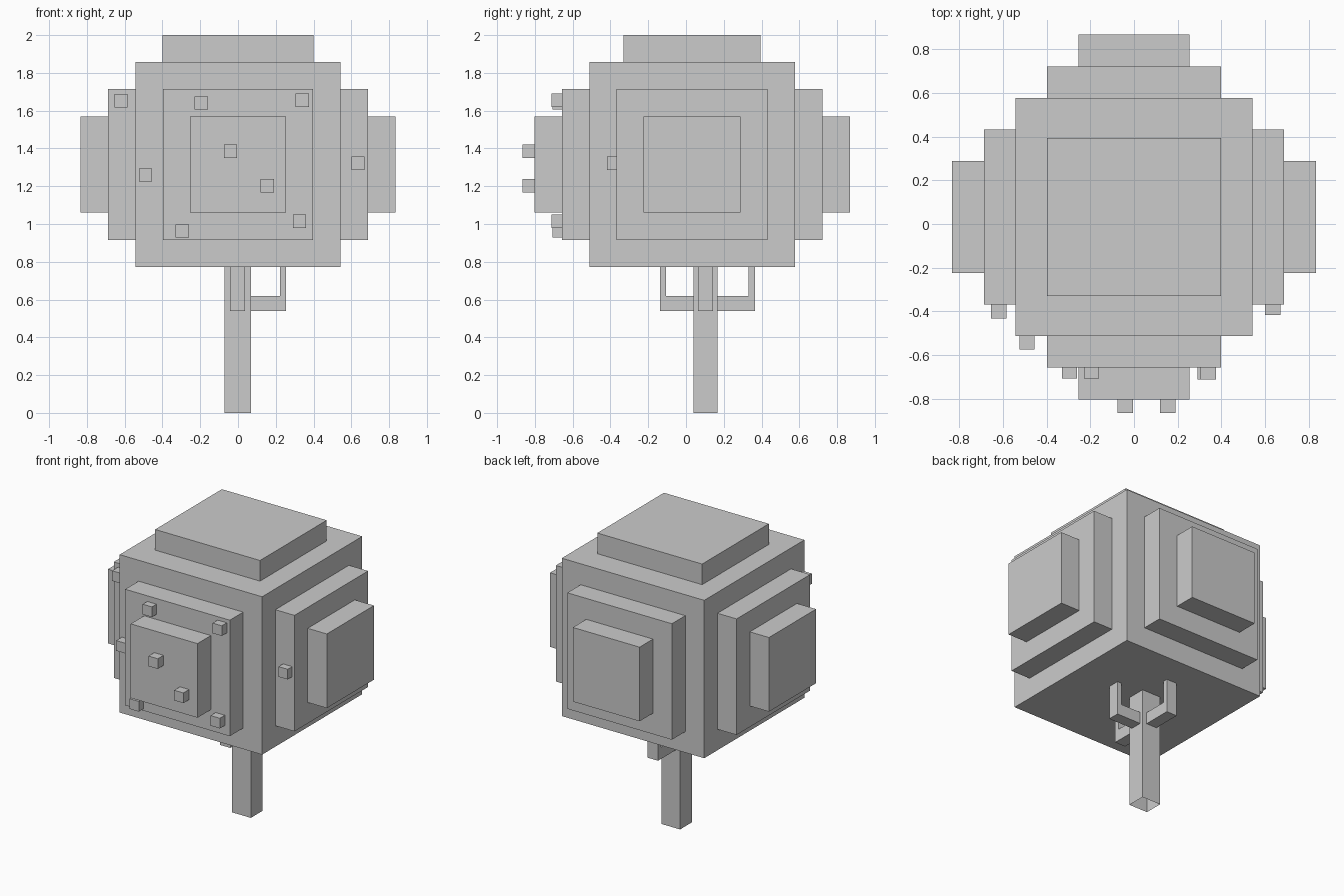
import bpy, bmesh, math
from mathutils import Vector, Matrix

if "Cube" in bpy.data.objects:
    bpy.data.objects.remove(bpy.data.objects["Cube"])


def finish(name, bm):
    bmesh.ops.recalc_face_normals(bm, faces=bm.faces)
    mesh = bpy.data.meshes.new(name)
    bm.to_mesh(mesh)
    bm.free()
    obj = bpy.data.objects.new(name, mesh)
    bpy.context.collection.objects.link(obj)
    return obj


def box_bm(lo, hi):
    bm = bmesh.new()
    bmesh.ops.create_cube(bm, size=1)
    lo, hi = Vector(lo), Vector(hi)
    for v in bm.verts:
        v.co = (lo + hi) / 2 + v.co * (hi - lo)
    return bm


def remove_faces(bm, test):
    bmesh.ops.delete(bm, geom=[f for f in bm.faces if test(f.normal)], context='FACES')


def step(bm, face, inset, height, normal, y_scale=1.0):
    """Inset a face, then raise it with straight walls."""
    bmesh.ops.inset_individual(bm, faces=[face], thickness=inset, use_even_offset=True)
    c = face.calc_center_median()
    for v in face.verts:
        v.co.y = c.y + (v.co.y - c.y) * y_scale
    top = bmesh.ops.extrude_discrete_faces(bm, faces=[face])['faces'][0]
    bmesh.ops.translate(bm, verts=top.verts, vec=normal * height)
    return top


# Foliage: cube with two raised steps per side and one on top
bm = box_bm((-0.542, -0.512, 0.772), (0.542, 0.576, 1.858))
bm.normal_update()
for face in list(bm.faces):
    n = face.normal.copy()
    if n.z > 0.5:
        step(bm, face, 0.143, 0.142, n, y_scale=0.725 / 0.802)
    elif n.z > -0.5:
        for _ in range(2):
            face = step(bm, face, 0.144, 0.1455, n)
finish("foliage", bm)

# Trunk: square tube, open at both ends
bm = box_bm((-0.072, 0.04, 0), (0.07, 0.167, 0.772))
bm.normal_update()
remove_faces(bm, lambda n: abs(n.z) > 0.5)
finish("trunk", bm)

# Elbow branches: L profile turned around the trunk
for name, angle, start, end in (("branch_right", 0, 0.07, 0.257),
                                ("branch_back", 90, 0.063, 0.26),
                                ("branch_front", -90, 0.063, 0.241)):
    profile = [(start, 0.54), (end, 0.54), (end, 0.772),
               (end - 0.032, 0.772), (end - 0.032, 0.62), (start, 0.62)]
    bm = bmesh.new()
    face = bm.faces.new([bm.verts.new((r, -0.04, z)) for r, z in profile])
    ext = bmesh.ops.extrude_face_region(bm, geom=[face])['geom']
    bmesh.ops.translate(bm, vec=(0, 0.08, 0),
                        verts=[g for g in ext if isinstance(g, bmesh.types.BMVert)])
    bm.transform(Matrix.Translation((-0.002, 0.104, 0))
                 @ Matrix.Rotation(math.radians(angle), 4, 'Z'))
    finish(name, bm)

# Fruit: small cubes on the front steps (x, z, surface y, depth)
fruit = [(-0.62, 1.652, -0.367, 0.066), (-0.195, 1.64, -0.657, 0.05),
         (0.34, 1.655, -0.657, 0.055), (-0.04, 1.385, -0.803, 0.062),
         (-0.49, 1.26, -0.512, 0.062), (0.155, 1.202, -0.803, 0.062),
         (0.635, 1.322, -0.367, 0.05), (0.325, 1.015, -0.657, 0.055),
         (-0.295, 0.963, -0.657, 0.05)]
h = 0.035
for i, (x, z, y, d) in enumerate(fruit, 1):
    bm = box_bm((x - h, y - d, z - h), (x + h, y, z + h))
    bm.normal_update()
    remove_faces(bm, lambda n: n.y > 0.5)
    finish(f"fruit_{i}", bm)
